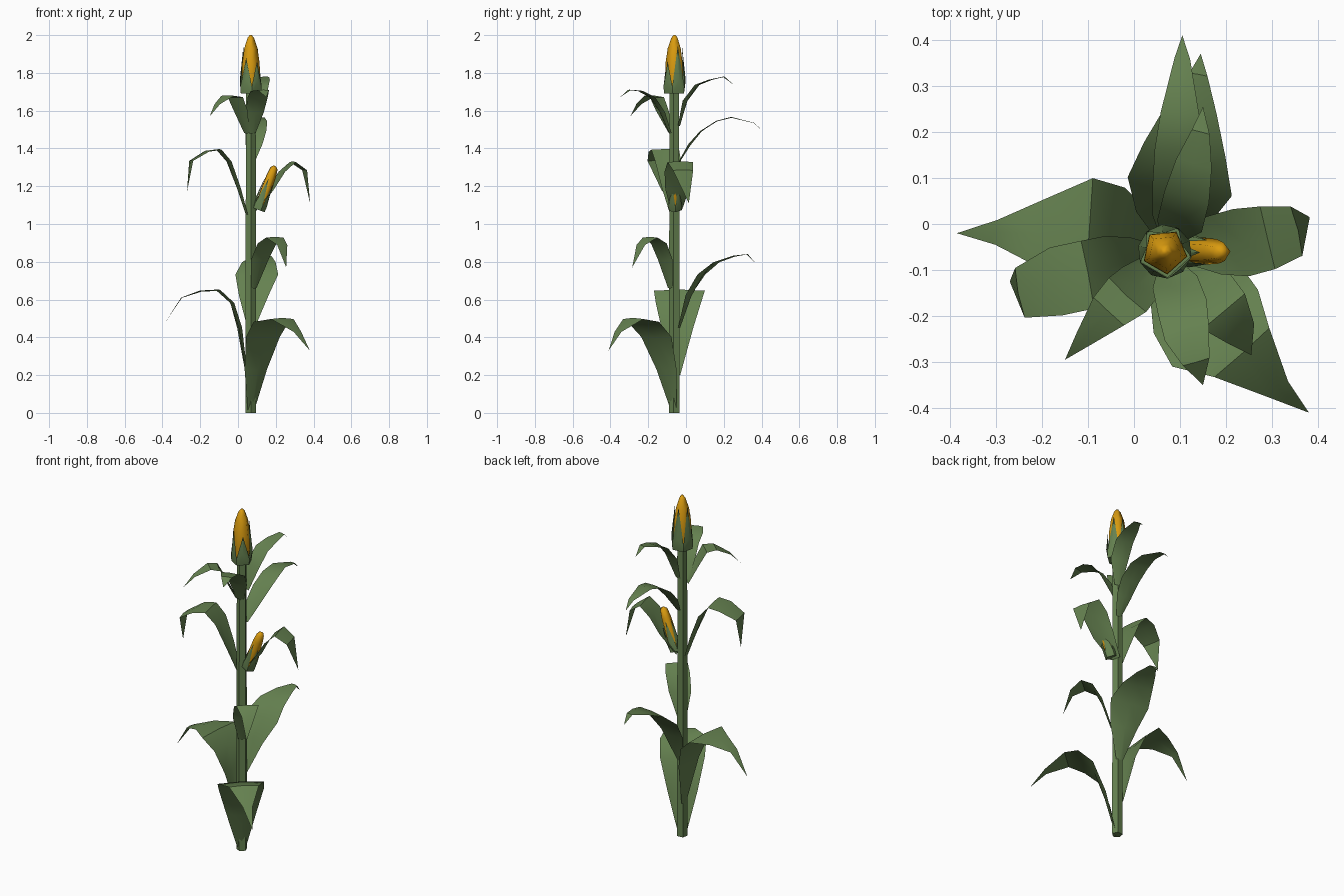
import bpy, bmesh, math
from mathutils import Vector, Matrix

if "Cube" in bpy.data.objects:
    bpy.data.objects.remove(bpy.data.objects["Cube"])

CX, CY = 0.067, -0.06          # stem axis


def material(name, rgb):
    m = bpy.data.materials.new(name)
    m.diffuse_color = (*rgb, 1)
    m.use_nodes = True
    m.node_tree.nodes["Principled BSDF"].inputs["Base Color"].default_value = m.diffuse_color
    return m


GREEN = material("leaf green", (0.13, 0.22, 0.08))
YELLOW = material("corn yellow", (0.70, 0.33, 0.005))


def finish(name, bm, mat, angle, matrix=None, closed=True):
    if matrix:
        bm.transform(matrix)
    if closed:
        bmesh.ops.recalc_face_normals(bm, faces=bm.faces[:])
    me = bpy.data.meshes.new(name)
    bm.to_mesh(me)
    bm.free()
    me.materials.append(mat)
    ob = bpy.data.objects.new(name, me)
    bpy.context.collection.objects.link(ob)
    bpy.ops.object.select_all(action='DESELECT')
    ob.select_set(True)
    bpy.context.view_layer.objects.active = ob
    bpy.ops.object.shade_smooth_by_angle(angle=math.radians(angle))
    return ob


def lathe(name, rings, sides, mat, angle, matrix=None, turn=0.0):
    """Stack of (radius, z) polygons, capped at both ends."""
    bm = bmesh.new()
    loops = []
    for r, z in rings:
        loops.append([bm.verts.new((r * math.cos(turn + i * math.tau / sides),
                                    r * math.sin(turn + i * math.tau / sides), z))
                      for i in range(sides)])
    for a, b in zip(loops, loops[1:]):
        for i in range(sides):
            j = (i + 1) % sides
            bm.faces.new((a[i], a[j], b[j], b[i]))
    bm.faces.new(loops[0][::-1])
    bm.faces.new(loops[-1])
    return finish(name, bm, mat, angle, matrix)


def husk(name, matrix, heights):
    """Five pointed bracts joined at the bottom in a cup."""
    bm = bmesh.new()

    def vert(r, z, deg):
        a = math.radians(deg)
        return bm.verts.new((r * math.cos(a), r * math.sin(a), z))
    base = [vert(0.057, 0, -84 + i * 72) for i in range(5)]      # corners at the gaps
    gap = [vert(0.059, 0.04, -84 + i * 72) for i in range(5)]
    mid = [vert(0.059, 0.07, -48 + i * 72) for i in range(5)]
    tip = [vert(0.072 - 0.13 * h, h, -48 + i * 72) for i, h in enumerate(heights)]
    for i in range(5):
        j = (i + 1) % 5
        bm.faces.new((base[i], base[j], mid[i]))
        bm.faces.new((base[i], mid[i], gap[i]))
        bm.faces.new((base[j], gap[j], mid[i]))
        bm.faces.new((gap[i], mid[i], tip[i]))
        bm.faces.new((mid[i], gap[j], tip[i]))
    bm.faces.new(base[::-1])
    return finish(name, bm, GREEN, 30, matrix)


def ear(name, matrix, heights, top):
    lathe(name + "_cob", [(0.040, 0.01), (0.050, 0.09), (0.049, 0.16)] + top,
          5, YELLOW, 75, matrix, math.radians(-84))
    husk(name + "_husk", matrix, heights)


def leaf(name, pts, fold=0.35):
    """Blade along (x, y, z, half width), folded at the base and flat at the
    crest; last point is the tip."""
    bm = bmesh.new()
    P = [Vector(p[:3]) for p in pts]
    d = Vector((P[-1].x - CX, P[-1].y - CY, 0)).normalized()
    side = Vector((-d.y, d.x, 0))
    rows = []
    for i, p in enumerate(P[:-1]):
        t = (P[i + 1] - P[max(i - 1, 0)]).normalized()
        n = t.cross(side).normalized()
        w = pts[i][3]
        lift = n * w * 0.5 * max(fold * (1 - i / 2.6), -0.08)
        rows.append([bm.verts.new(p + side * w + lift), bm.verts.new(p - lift),
                     bm.verts.new(p - side * w + lift)])
    for a, b in zip(rows, rows[1:]):
        for k in (0, 1):
            bm.faces.new((a[k], a[k + 1], b[k + 1], b[k]))
    tip = bm.verts.new(P[-1])
    for k in (0, 1):
        bm.faces.new((rows[-1][k], rows[-1][k + 1], tip))
    finish(name, bm, GREEN, 40, closed=False)


# Stalk
lathe("stalk", [(0.030, 0), (0.029, 0.9), (0.027, 1.7)], 5, GREEN, 30,
      Matrix.Translation((CX, CY, 0)), math.radians(-84))

# Ears: large one on top, small one leaning out of the stalk
ear("top_ear", Matrix.Translation((CX, CY, 1.69)), (.17, .25, .25, .25, .19),
    [(0.037, 0.24), (0.018, 0.295), (0.006, 0.31)])
axis = Vector((0.085, -0.003, 0.23))
ear("side_ear", Matrix.Translation((0.108, -0.058, 1.075))
    @ axis.to_track_quat('Z', 'Y').to_matrix().to_4x4()
    @ Matrix.Diagonal((0.62, 0.62, 0.8, 1)), (.19, .22, .22, .22, .19),
    [(0.045, 0.24), (0.034, 0.295), (0.012, 0.31)])

# Lower leaves
leaf("low_left_leaf", [(.045, -.05, .2, .02), (.005, -.045, .45, .085), (-.035, -.04, .58, .12),
                       (-.10, -.035, .65, .135), (-.20, -.02, .645, .075),
                       (-.30, -.018, .61, .027), (-.385, -.02, .48, 0)])
leaf("low_front_leaf", [(.07, -.065, 0, .02), (.10, -.11, .23, .08), (.135, -.16, .40, .12),
                        (.175, -.225, .485, .125), (.235, -.28, .50, .08),
                        (.315, -.36, .43, .027), (.38, -.41, .33, 0)])
leaf("low_back_leaf", [(.07, -.035, .45, .02), (.085, .02, .62, .08), (.10, .085, .73, .115),
                       (.11, .16, .80, .09), (.125, .25, .83, .055),
                       (.14, .325, .84, .02), (.145, .37, .79, 0)])
leaf("low_right_leaf", [(.085, -.085, .66, .02), (.12, -.115, .81, .06), (.155, -.145, .895, .065),
                        (.195, -.19, .93, .06), (.235, -.24, .89, .035), (.255, -.285, .77, 0)])
# Middle leaves
leaf("mid_right_leaf", [(.09, -.05, 1.07, .03), (.18, -.045, 1.18, .065), (.235, -.04, 1.275, .075),
                        (.29, -.03, 1.33, .07), (.355, -.015, 1.285, .055),
                        (.382, .015, 1.11, 0)])
leaf("mid_left_leaf", [(.045, -.065, 1.05, .02), (0, -.08, 1.19, .05), (-.05, -.095, 1.33, .07),
                       (-.10, -.11, 1.395, .075), (-.17, -.125, 1.385, .075),
                       (-.25, -.15, 1.335, .055), (-.27, -.125, 1.17, 0)])
leaf("mid_back_leaf", [(.075, -.035, 1.33, .015), (.085, .02, 1.42, .045), (.095, .08, 1.49, .055),
                       (.10, .16, 1.545, .055), (.10, .24, 1.565, .042),
                       (.105, .36, 1.535, .017), (.105, .41, 1.49, 0)])
# Upper leaves
leaf("top_back_leaf", [(.08, -.035, 1.52, .02), (.10, 0, 1.65, .05), (.115, .06, 1.735, .05),
                       (.13, .13, 1.765, .04), (.145, .20, 1.78, .02), (.15, .255, 1.735, 0)])
leaf("top_left_leaf", [(.045, -.08, 1.48, .02), (.01, -.13, 1.60, .05), (-.015, -.155, 1.67, .055),
                       (-.055, -.19, 1.68, .045), (-.11, -.25, 1.635, .02),
                       (-.15, -.295, 1.57, 0)])
leaf("top_front_leaf", [(.075, -.085, 1.48, .02), (.09, -.13, 1.59, .05), (.105, -.18, 1.67, .055),
                        (.115, -.24, 1.705, .05), (.135, -.30, 1.71, .03), (.15, -.35, 1.67, 0)])
